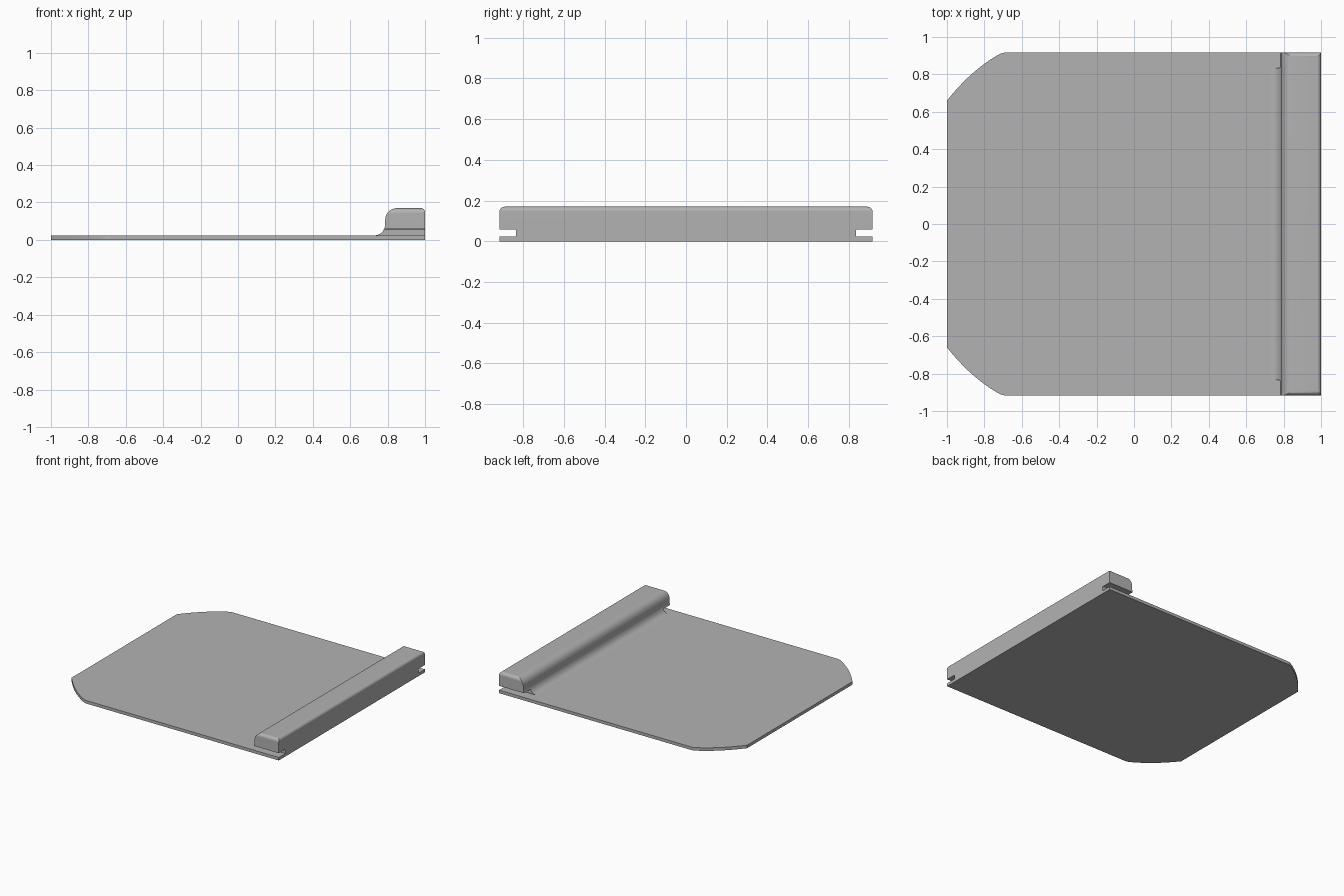
import bpy, bmesh, math
from mathutils import Vector

if "Cube" in bpy.data.objects:
    bpy.data.objects.remove(bpy.data.objects["Cube"], do_unlink=True)

HALF_W, THICK, TOP = 0.917, 0.024, 0.17
SLOT_Y, SLOT_Z = 0.835, 0.058

grey = bpy.data.materials.new("plain_grey")
grey.use_nodes = True
colour = (0.45, 0.45, 0.45, 1)
grey.diffuse_color = colour
grey.node_tree.nodes["Principled BSDF"].inputs["Base Color"].default_value = colour


def arc(cx, cy, rx, ry, start, end, steps=8):
    angles = [math.radians(start + (end - start) * i / steps) for i in range(steps + 1)]
    return [(cx + rx * math.cos(a), cy + ry * math.sin(a)) for a in angles]


def curve(a, b, c, steps=12):
    a, b, c = Vector(a), Vector(b), Vector(c)
    ts = [i / steps for i in range(steps + 1)]
    return [tuple(a * (1 - t) ** 2 + b * 2 * t * (1 - t) + c * t * t) for t in ts]


def prism(name, outline, place, low, high):
    """Extrude a 2D outline; place(u, v, w) maps it into space."""
    bm = bmesh.new()
    rings = [[bm.verts.new(place(u, v, w)) for u, v in outline] for w in (low, high)]
    n = len(outline)
    for ring in rings:
        bm.faces.new(ring)
    for i in range(n):
        j = (i + 1) % n
        bm.faces.new((rings[0][i], rings[0][j], rings[1][j], rings[1][i]))
    bmesh.ops.recalc_face_normals(bm, faces=bm.faces)
    mesh = bpy.data.meshes.new(name)
    bm.to_mesh(mesh)
    bm.free()
    mesh.materials.append(grey)
    obj = bpy.data.objects.new(name, mesh)
    bpy.context.collection.objects.link(obj)
    return obj


def combine(obj, other, operation):
    mod = obj.modifiers.new(operation, 'BOOLEAN')
    mod.operation, mod.solver, mod.object = operation, 'EXACT', other
    bpy.ops.object.select_all(action='DESELECT')
    bpy.context.view_layer.objects.active = obj
    obj.select_set(True)
    bpy.ops.object.modifier_apply(modifier=mod.name)
    bpy.data.objects.remove(other, do_unlink=True)


# Flat plate with two curved corners
corner = curve((-1, 0.66), (-0.87, 0.823), (-0.725, 0.905))
corner += curve((-0.725, 0.905), (-0.705, HALF_W), (-0.68, HALF_W), 5)[1:]
outline = corner + [(1, HALF_W), (1, -HALF_W)] + [(x, -y) for x, y in reversed(corner)]
plate = prism("base_plate", outline, lambda u, v, w: (u, v, w), 0, THICK)

# Raised rail: concave foot, rounded shoulder, small outer round
profile = [(0.73, 0.01)]
profile += arc(0.73, 0.084, 0.057, 0.06, -90, 0)
profile += arc(0.85, 0.107, 0.063, 0.063, 180, 90)
profile += arc(0.978, 0.148, 0.022, 0.022, 90, 0)
profile += [(1, 0.01)]
rail = prism("end_rail", profile, lambda u, v, w: (u, w, v), -HALF_W, HALF_W)

# Rail end shape: rounded top corners and an open slot at each end
half = [(SLOT_Y, -0.1)]
half += arc(SLOT_Y + 0.007, SLOT_Z - 0.007, 0.007, 0.007, 180, 90, 4)
half += [(HALF_W + 0.0, SLOT_Z)]
half += arc(HALF_W - 0.028, TOP - 0.028, 0.028, 0.028, 0, 90)
ends = prism("rail_end_shape", half + [(-y, z) for y, z in reversed(half)],
             lambda u, v, w: (w, u, v), 0.5, 1.2)
combine(rail, ends, 'INTERSECT')
combine(plate, rail, 'UNION')

# Smooth rounds, crisp edges, flat large faces
plate.name = "plate_with_rail"
bpy.ops.object.shade_smooth_by_angle(angle=math.radians(30))
weighted = plate.modifiers.new("weighted_normals", 'WEIGHTED_NORMAL')
weighted.keep_sharp = True
